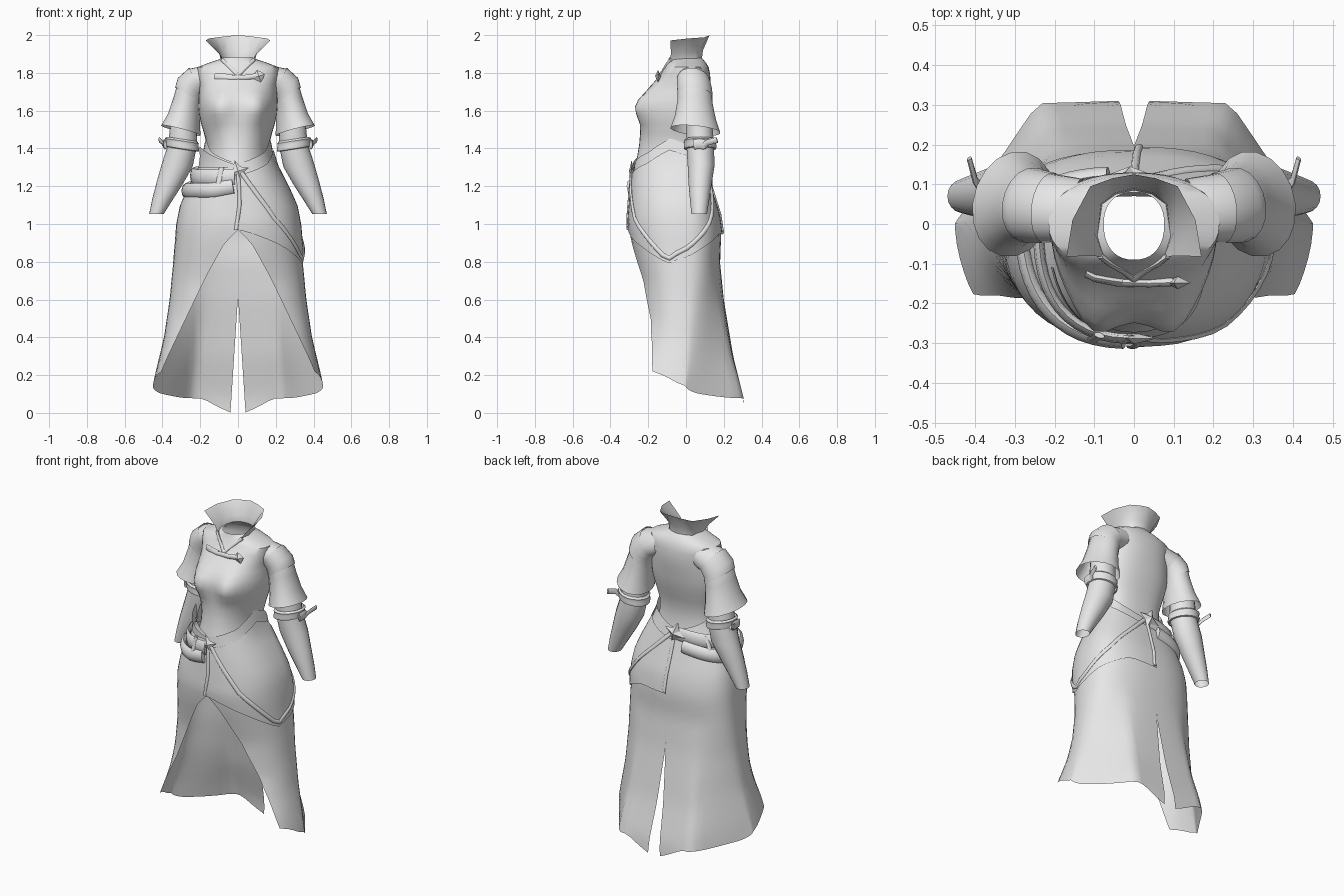
import bpy, bmesh, math
from mathutils import Vector

if "Cube" in bpy.data.objects:
    bpy.data.objects.remove(bpy.data.objects["Cube"])

cloth = bpy.data.materials.new("grey cloth")
cloth.use_nodes = True
cloth.diffuse_color = (0.8, 0.8, 0.8, 1)
cloth.node_tree.nodes["Principled BSDF"].inputs["Base Color"].default_value = (0.8, 0.8, 0.8, 1)


def finish(name, bm, angle=45):
    bmesh.ops.remove_doubles(bm, verts=bm.verts, dist=0.0005)
    bmesh.ops.recalc_face_normals(bm, faces=bm.faces)
    mesh = bpy.data.meshes.new(name)
    bm.to_mesh(mesh)
    bm.free()
    mesh.materials.append(cloth)
    ob = bpy.data.objects.new(name, mesh)
    bpy.context.collection.objects.link(ob)
    bpy.ops.object.select_all(action='DESELECT')
    bpy.context.view_layer.objects.active = ob
    ob.select_set(True)
    bpy.ops.object.shade_smooth_by_angle(angle=math.radians(angle))
    return ob


def skin(bm, rows, closed=False):
    """Join rows of points into a quad sheet."""
    grid = [[bm.verts.new(p) for p in row] for row in rows]
    n = len(rows[0])
    for a, b in zip(grid, grid[1:]):
        for i in range(n if closed else n - 1):
            j = (i + 1) % n
            bm.faces.new((a[i], a[j], b[j], b[i]))


def lerp_table(table, v):
    """Look up a value in a list of (key, value) with rising keys."""
    if v <= table[0][0]:
        return table[0][1]
    for (k0, a), (k1, b) in zip(table, table[1:]):
        if v <= k1:
            return a + (b - a) * (v - k0) / (k1 - k0)
    return table[-1][1]


def power(v, e):
    return math.copysign(abs(v) ** e, v)


# Skirt surface: half width, front and back depth by height
WIDTH = [(0.0, .46), (.14, .452), (.2, .44), (.4, .392), (.6, .362), (.8, .343),
         (1.0, .327), (1.1, .307), (1.2, .262), (1.33, .195), (1.45, .172)]
FRONT = [(.1, .4), (.22, .38), (.35, .292), (.5, .243), (.7, .247), (.9, .29), (1.0, .303),
         (1.2, .288), (1.35, .268), (1.45, .258)]
BACK = [(0, .31), (.08, .305), (.3, .25), (.6, .20), (.8, .18), (.95, .187),
        (1.05, .172), (1.2, .125), (1.35, .08), (1.45, .075)]
EDGE = [(.14, .42), (.22, .405), (.28, .38), (.47, .29), (.72, .17), (.9, .07), (.97, 0)]
SLIT = [(0, .04), (.62, 0)]
HEM = [(0, .22), (.1, .195), (.2, .145), (.45, .105), (.7, .08), (.85, .075), (1, .002)]
WAIST = [(0, 1.32), (.25, 1.38), (.42, 1.455), (.6, 1.39), (1, 1.3)]
FACETS = [(0, 1), (.53, 1), (.77, .48), (1, 0)]  # angular back outline at the hem
N = 2.4


def on_skirt(phi, z, side=1, off=0.0):
    x = power(math.sin(phi), 2 / N)
    y = power(math.cos(phi), 2 / N)
    if y > 0:
        depth = lerp_table(FRONT, z)
    else:
        depth = lerp_table(BACK, z)
        facet = min(1, max(0, (.8 - z) / .65))
        y -= (lerp_table(FACETS, x) + y) * facet
    return Vector((side * x * (lerp_table(WIDTH, z) + off), -y * (depth + off), z))


def panel(bm, side, top, bottom, off=0.0, cut=True, rows=28, cols=24):
    sheet = []
    for r in range(rows + 1):
        row = []
        for c in range(cols + 1):
            u = c / cols
            z0, z1 = lerp_table(top, u), lerp_table(bottom, u)
            z = z0 + (z1 - z0) * r / rows
            w = lerp_table(WIDTH, z)
            start = math.asin(min(1, (lerp_table(EDGE, z) / w)) ** (N / 2)) if cut else 0
            end = math.pi - (math.asin((lerp_table(SLIT, z) / w) ** (N / 2)) if cut else 0)
            row.append(on_skirt(start + (end - start) * u, z, side, off))
        sheet.append(row)
    skin(bm, sheet)


bm = bmesh.new()
for side in (-1, 1):
    panel(bm, side, WAIST, HEM)
finish("skirt", bm)

# Draped layer over the left hip
DRAPE = [(0, .97), (.2, .89), (.41, .79), (.62, .87), (.85, .95), (1, .94)]
bm = bmesh.new()
panel(bm, 1, [(k, z - .06) for k, z in WAIST], DRAPE, .008, False, 10)
finish("hip_drape", bm)

# Turned-out flap on the right of the waist
bm = bmesh.new()
skin(bm, [[on_skirt(1.25 * i / 10, 1.3 + t * (.012 + .1 * i / 10), -1, .008 + .026 * t * i / 10)
           for i in range(11)] for t in (0, .5, 1)])
finish("waist_flap", bm)


# Straps, rolls and trims are closed tubes swept along a path
def tube(name, points, radius, flat=1.0):
    points = [Vector(p) for p in points]
    bm = bmesh.new()
    rings = []
    for i, p in enumerate(points):
        d = (points[min(i + 1, len(points) - 1)] - points[max(i - 1, 0)]).normalized()
        out = Vector((p.x, p.y, 0)).normalized()
        out = (out - d * out.dot(d)).normalized()
        up = d.cross(out)
        rings.append([p + out * radius * flat * math.cos(a) + up * radius * math.sin(a)
                      for a in (math.tau * k / 8 for k in range(8))])
    skin(bm, rings, True)
    for ring in (rings[0], rings[-1]):
        bm.faces.new([bm.verts.new(p) for p in ring])
    return finish(name, bm)


def skirt_path(keys, side, off, steps=24):
    a, b = keys[0][0], keys[-1][0]
    return [on_skirt(p, lerp_table(keys, p), side, off)
            for p in (a + (b - a) * i / steps for i in range(steps + 1))]


tube("hip_strap", skirt_path([(.05, 1.27), (.55, 1.03), (1.28, .81), (2.2, 1.0), (3.1, 1.28)], 1, .01), .012, .6)
tube("upper_belt_roll", skirt_path([(.04, 1.25), (.9, 1.245), (3.1, 1.28)], -1, .006), .042, .35)
tube("lower_belt_roll", skirt_path([(.06, 1.2), (.4, 1.18), (1.6, 1.175), (2.95, 1.22)], -1, .008), .038, .5)
tube("front_closure", [on_skirt(p, z, s, .008) for p, z, s in
     ((.0, 1.27, 1), (.01, 1.18, 1), (.012, 1.1, 1), (.0, 1.04, 1), (.015, .97, -1))], .01, .7)
tube("back_closure", [on_skirt(math.pi - p, z, 1, .008) for p, z in
     ((0, 1.28), (.004, 1.15), (.01, 1.05), (.02, .95))], .01, .7)
for label, phi in (("front", .32), ("rear", 2.2)):
    tube(label + "_belt_loop", [on_skirt(phi, z, -1, .018) for z in (1.3, 1.27, 1.22, 1.2)], .014, .5)


# Four-pointed ornaments
def star(name, x, y, z, size, thick, inner=.45):
    bm = bmesh.new()
    rim = [Vector((x + size * (inner if k % 2 else 1) * math.cos(k * math.pi / 4 + .3), y,
                   z + size * (inner if k % 2 else 1) * math.sin(k * math.pi / 4 + .3))) for k in range(8)]
    for sign in (-1, 1):
        tip = Vector((x, y + sign * thick, z))
        for k in range(8):
            bm.faces.new([bm.verts.new(p) for p in (rim[k], rim[(k + 1) % 8], tip)])
    finish(name, bm, 20)


star("front_knot", 0, -.288, 1.28, .06, .014)
star("back_knot", -.01, .12, 1.29, .07, .025)
star("clasp_diamond", .11, -.148, 1.783, .034, .016, .75)

# Bodice: height, half width, front and back depth
bm = bmesh.new()
BODICE = [(1.25, .2, .284, .09), (1.3, .178, .272, .076), (1.36, .165, .258, .07), (1.42, .165, .248, .07),
          (1.48, .18, .243, .085), (1.53, .195, .244, .098), (1.58, .206, .246, .11), (1.62, .21, .246, .116),
          (1.66, .209, .238, .122), (1.7, .206, .213, .127), (1.74, .205, .18, .13), (1.79, .215, .135, .128),
          (1.83, .215, .112, .12), (1.855, .15, .1, .105), (1.872, .098, .092, .09), (1.882, .076, .09, .08)]
rings = []
for z, w, f, b in BODICE:
    ring = []
    for k in range(40):
        a = math.tau * k / 40
        front = math.cos(a) > 0
        n = 2.15 if front and z < 1.75 else 2.3
        x = w * power(math.sin(a), 2 / n)
        y = -(f if front else b) * power(math.cos(a), 2 / n)
        if front:
            y -= .05 * math.exp(-((abs(x) - .105) / .06) ** 2 - ((z - 1.615) / .075) ** 2)
        ring.append((x, y, z))
    rings.append(ring)
skin(bm, rings, True)
finish("bodice", bm)

# Flared collar, open at the front
bm = bmesh.new()
LOW = [(.075, -.085, 1.862), (.092, -.03, 1.87), (.08, .05, 1.875), (.045, .075, 1.88), (0, .085, 1.88)]
MID = [(.1, -.08, 1.9), (.1, -.02, 1.91), (.083, .05, 1.915), (.048, .078, 1.92), (0, .09, 1.92)]
TOP = [(.17, -.082, 1.972), (.155, .01, 1.982), (.11, .095, 1.988), (.055, .115, 1.995), (0, .125, 2.0)]
for side in (-1, 1):
    skin(bm, [[(side * x, y, z) for x, y, z in row] for row in (LOW, MID, TOP)])
finish("collar", bm)
for side, label in ((-1, "right"), (1, "left")):
    tube(label + "_neck_trim", [(side * .085, -.08, 1.87), (side * .06, -.1, 1.845),
                                (side * .025, -.12, 1.81), (0, -.14, 1.785)], .011, .7)

# Clasp bar and its rounded end
tube("clasp_bar", [(-.1, -.135, 1.775), (-.04, -.147, 1.772), (.04, -.149, 1.775), (.1, -.146, 1.783)], .015, .7)
tube("clasp_end", [(-.12, -.125, 1.777), (-.1, -.135, 1.779), (-.06, -.142, 1.775), (-.03, -.146, 1.772)], .02, .5)


# Arms: rings of centre x, y, z, radii, tilt and sideways lean of the ring
def limb(name, side, rings, lean=0.0, count=18):
    bm = bmesh.new()
    rows = []
    for cx, cy, cz, rx, ry, tilt in rings:
        row = []
        for k in range(count):
            a = math.tau * k / count
            d = rx * math.cos(a)
            e = ry * math.sin(a)
            row.append((side * (cx + d * math.cos(tilt) - lean * e), cy + e, cz + d * math.sin(tilt) - lean * e))
        rows.append(row)
    skin(bm, rows, True)
    return finish(name, bm)


CAP = [(.14, .035, 1.775, .07, .08, 1.35), (.21, .04, 1.755, .08, .086, 1.0),
       (.248, .045, 1.72, .081, .09, .65)]
SLEEVE = CAP + [(.268, .048, 1.645, .078, .094, .38), (.286, .05, 1.56, .088, .11, .28),
                (.303, .05, 1.495, .107, .133, .24)]
FOREARM = [(.285, .07, 1.56, .07, .068, .1), (.293, .075, 1.42, .076, .074, .1), (.322, .08, 1.31, .082, .072, .1),
           (.36, .075, 1.22, .07, .063, .08), (.4, .072, 1.13, .054, .052, .05), (.432, .07, 1.053, .038, .042, .03)]
BAND = [(.294, .075, 1.395, .078, .076, .15), (.294, .075, 1.398, .088, .085, .15), (.296, .075, 1.412, .091, .088, .15),
        (.296, .075, 1.426, .087, .084, .15), (.297, .075, 1.44, .091, .088, .15), (.297, .075, 1.45, .08, .078, .15)]
for side, label in ((-1, "right"), (1, "left")):
    limb(label + "_sleeve", side, SLEEVE, .1)
    limb(label + "_shoulder_cap", side,
         [(x + .003, y, z + .001, rx + .004, ry + .003, t) for x, y, z, rx, ry, t in CAP[1:]]
         + [(.262, .048, 1.68, .083, .095, .55)], .1)
    limb(label + "_forearm", side, FOREARM)
    limb(label + "_arm_band", side, BAND)
    tube(label + "_band_tail", [(side * .385, .09, 1.405), (side * .4, .11, 1.43), (side * .415, .165, 1.445)], .016, .4)
    tube(label + "_band_buckle", [(side * .386, .04, 1.42), (side * .391, .07, 1.425), (side * .387, .1, 1.42)], .026, .3)
